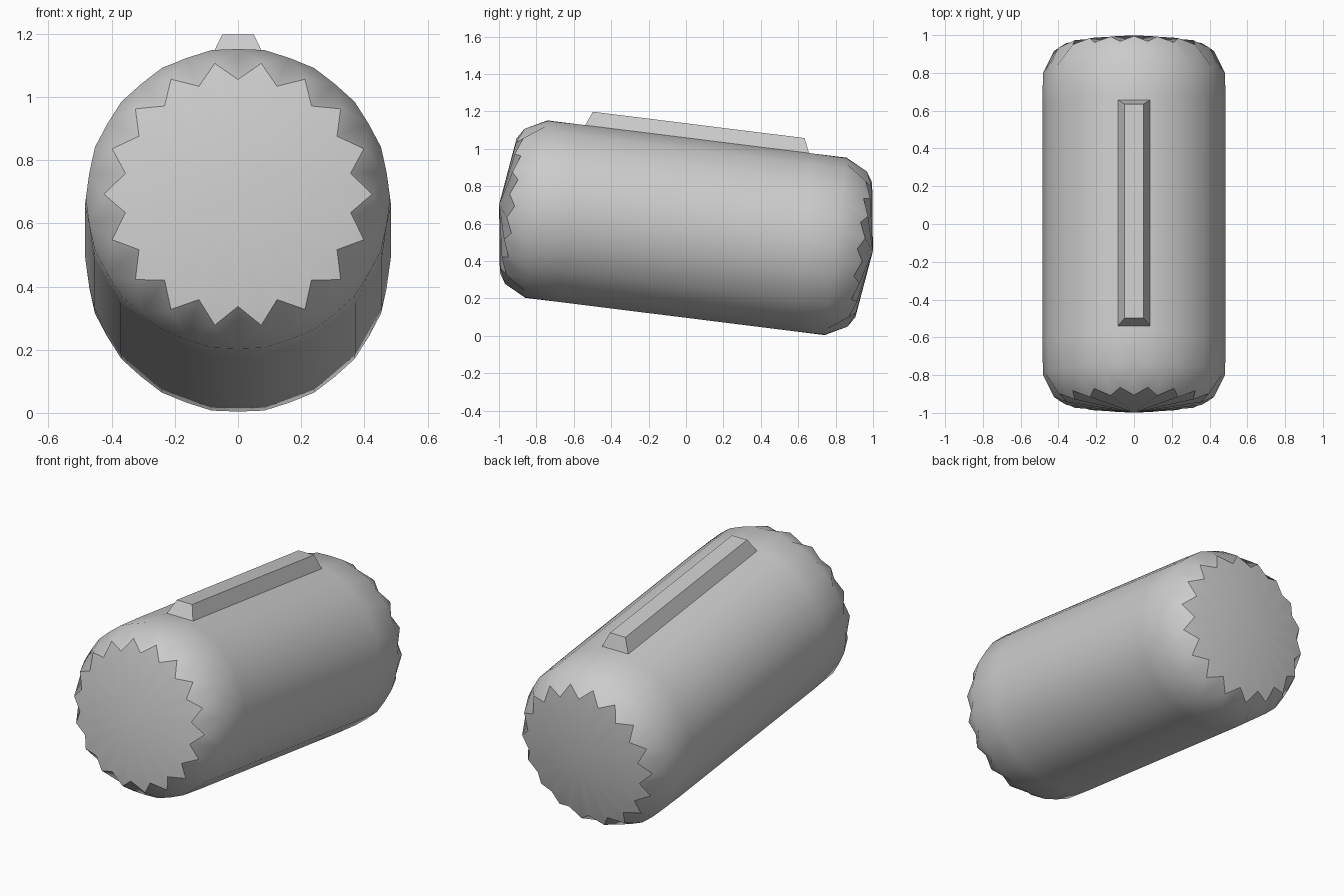
import bpy, bmesh
from math import sin, cos, radians

if "Cube" in bpy.data.objects:
    bpy.data.objects.remove(bpy.data.objects["Cube"])

TILT = radians(-7.1)
CENTRE_Z = 0.578


def ring(bm, r, u, start, step):
    """Ring of vertices around the local y axis, angle measured from the top."""
    return [bm.verts.new((r(a) * sin(radians(a)), u, r(a) * cos(radians(a))))
            for a in range(start, start + 360, step)]


def finish(bm, name, smooth):
    bmesh.ops.recalc_face_normals(bm, faces=bm.faces)
    for f in bm.faces:
        f.smooth = smooth
    mesh = bpy.data.meshes.new(name)
    bm.to_mesh(mesh)
    bm.free()
    obj = bpy.data.objects.new(name, mesh)
    bpy.context.collection.objects.link(obj)
    obj.location.z = CENTRE_Z
    obj.rotation_euler.x = TILT
    return obj


# Barrel body: 18-sided, with rounded shoulders and star-edged conical caps
bm = bmesh.new()
N = 18
bodies = []
for s in (-1, 1):
    body = ring(bm, lambda a: 0.485, s * 0.63, 10, 20)
    shoulder = ring(bm, lambda a: 0.478 if a % 20 == 0 else 0.482, s * 0.806, 0, 10)
    inner = ring(bm, lambda a: 0.362, s * 0.958, 0, 20)
    tips = ring(bm, lambda a: 0.424, s * 0.923, 10, 20)
    apex = bm.verts.new((0, s * 1.007, 0))
    bodies.append(body)
    for i in range(N):
        j = (i + 1) % N
        e0, o0, e1, o1 = (shoulder[2 * i], shoulder[2 * i + 1],
                          shoulder[2 * j], shoulder[2 * j + 1])
        # straight side into shoulder
        bm.faces.new((body[i], o0, e1))
        bm.faces.new((body[i], e1, body[j]))
        bm.faces.new((body[j], e1, o1))
        # shoulder into zigzag rim
        bm.faces.new((inner[i], e0, tips[i]))
        bm.faces.new((e0, o0, tips[i]))
        bm.faces.new((o0, e1, tips[i]))
        bm.faces.new((tips[i], e1, inner[j]))
        # cap
        bm.faces.new((apex, inner[i], tips[i]))
        bm.faces.new((apex, tips[i], inner[j]))
        for v in (inner[i], inner[j]):
            bm.edges.get((tips[i], v)).smooth = False
for i in range(N):
    j = (i + 1) % N
    bm.faces.new((bodies[0][i], bodies[0][j], bodies[1][j], bodies[1][i]))
finish(bm, "barrel_body", True)

# Raised rib along the top: a box tapered toward its upper face
bm = bmesh.new()
bmesh.ops.create_cube(bm, size=2)
for v in bm.verts:
    top = v.co.z > 0
    v.co.x *= 0.05 if top else 0.09
    v.co.y *= 0.57 if top else 0.608
    v.co.z = 0.554 if top else 0.466
finish(bm, "top_rib", False)
